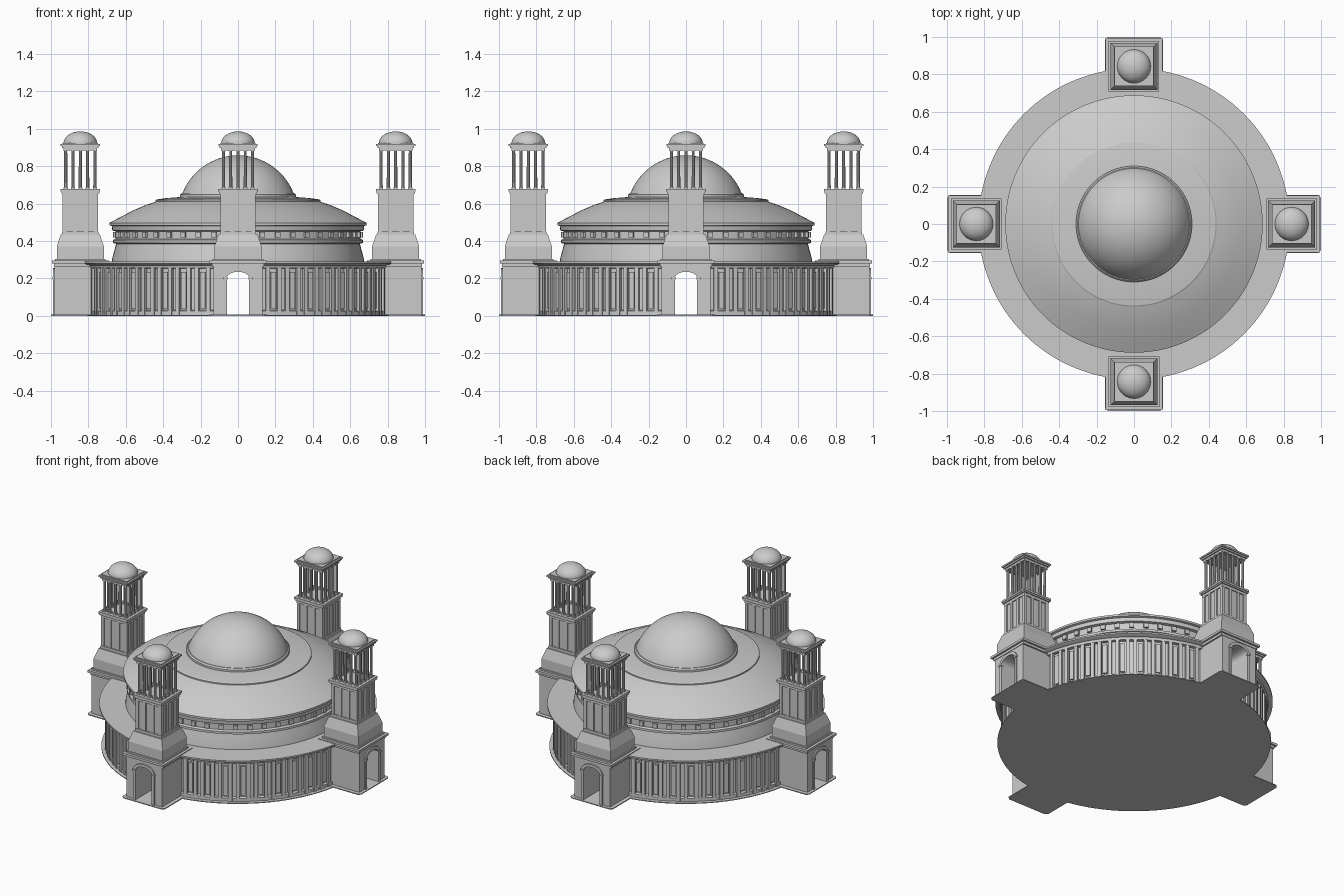
import bpy, bmesh
from math import pi, sin, cos, radians
from mathutils import Matrix, Vector

cube = bpy.data.objects.get("Cube")
if cube:
    bpy.data.objects.remove(cube, do_unlink=True)

stone = bpy.data.materials.new("pale_grey_stone")
stone.use_nodes = True
GREY = (0.6, 0.6, 0.6, 1)
stone.diffuse_color = GREY
stone.node_tree.nodes["Principled BSDF"].inputs["Base Color"].default_value = GREY

TOWER = -0.843   # y of the front tower axis


def finish(name, bm, smooth=False):
    bmesh.ops.remove_doubles(bm, verts=bm.verts, dist=1e-5)
    bmesh.ops.recalc_face_normals(bm, faces=bm.faces)
    mesh = bpy.data.meshes.new(name)
    bm.to_mesh(mesh)
    bm.free()
    mesh.materials.append(stone)
    ob = bpy.data.objects.new(name, mesh)
    bpy.context.collection.objects.link(ob)
    if smooth:
        bpy.ops.object.select_all(action='DESELECT')
        bpy.context.view_layer.objects.active = ob
        ob.select_set(True)
        bpy.ops.object.shade_smooth_by_angle(angle=radians(25))
    return ob


def four(ob):
    """Repeat an object on the four sides as linked copies."""
    for k, side in enumerate(("left", "back", "right"), 1):
        copy = bpy.data.objects.new(ob.name + "_" + side, ob.data)
        copy.rotation_euler.z = k * pi / 2
        bpy.context.collection.objects.link(copy)
    ob.name += "_front"


def block(bm, x, y, hx, hy, z0, z1, taper=1.0, spin=0.0):
    """Box with half sizes hx, hy; the top may taper."""
    made = bmesh.ops.create_cube(bm, size=2)["verts"]
    turn = Matrix.Rotation(spin, 3, 'Z')
    for v in made:
        s = taper if v.co.z > 0 else 1
        z = z1 if v.co.z > 0 else z0
        v.co = turn @ Vector((x + v.co.x * hx * s, y + v.co.y * hy * s, z))


def lathe(name, profile, steps=96, start=0.0, sweep=2 * pi, closed=False):
    bm = bmesh.new()
    verts = [bm.verts.new((r * cos(start), r * sin(start), z)) for r, z in profile]
    pairs = list(zip(verts, verts[1:])) + ([(verts[-1], verts[0])] if closed else [])
    edges = [bm.edges.new(p) for p in pairs]
    bmesh.ops.spin(bm, geom=verts + edges, cent=(0, 0, 0), axis=(0, 0, 1),
                   angle=sweep, steps=steps)
    return finish(name, bm, True)


def cap(radius, height, base, n=14):
    return [(radius * cos(pi / 2 * i / n), base + height * sin(pi / 2 * i / n))
            for i in range(n + 1)]


def arch(half, spring, rise, n=12):
    return [(half, 0)] + [(half * cos(pi * i / n), spring + rise * sin(pi * i / n))
                          for i in range(n + 1)] + [(-half, 0)]


def extrude(name, outline, y0, y1):
    bm = bmesh.new()
    face = bm.faces.new([bm.verts.new((x, y0, z)) for x, z in outline])
    new = bmesh.ops.extrude_face_region(bm, geom=[face])["geom"]
    bmesh.ops.translate(bm, vec=(0, y1 - y0, 0),
                        verts=[g for g in new if isinstance(g, bmesh.types.BMVert)])
    return finish(name, bm)


# Floor with a plate under each tower
lathe("floor_disc", [(0, 0), (0.82, 0), (0.82, 0.005), (0, 0.005)])
plate = [(-0.155, -0.7), (-0.155, -0.985), (-0.14, -1.0),
         (0.14, -1.0), (0.155, -0.985), (0.155, -0.7)]
bm = bmesh.new()
low = bm.faces.new([bm.verts.new((x, y, 0)) for x, y in plate])
up = bmesh.ops.extrude_face_region(bm, geom=[low])["geom"]
bmesh.ops.translate(bm, vec=(0, 0, 0.006),
                    verts=[g for g in up if isinstance(g, bmesh.types.BMVert)])
four(finish("floor_plate", bm))

# Podium wall in four arcs, open at the portals
wall = [(0.74, 0), (0.795, 0), (0.795, 0.025), (0.78, 0.03), (0.78, 0.262), (0.74, 0.262)]
four(lathe("podium_wall", wall, 24, radians(-82), radians(74), True))

# Pilasters and slim raised panels along each arc
bm = bmesh.new()
BAYS = 9
for i in range(BAYS):
    a = radians(-80 + 70 * (i + 0.5) / BAYS)
    for offset in (-0.04, 0.04):
        block(bm, 0.785, 0, 0.014, 0.011, 0.005, 0.262, spin=a + offset)
    block(bm, 0.782, 0, 0.008, 0.014, 0.04, 0.235, spin=a)
four(finish("podium_pilasters", bm))

# Terrace cornice
lathe("terrace", [(0.74, 0.25), (0.8, 0.255), (0.805, 0.27), (0.82, 0.274),
                  (0.832, 0.28), (0.832, 0.29), (0.64, 0.292)], 128)

# Drum, cornice and sloping roof
lathe("drum", [(0.675, 0.288), (0.672, 0.31), (0.658, 0.36), (0.652, 0.385),
               (0.668, 0.39), (0.668, 0.405), (0.655, 0.412), (0.655, 0.452),
               (0.672, 0.456), (0.675, 0.48), (0.688, 0.484), (0.688, 0.497)], 128)
lathe("roof", [(0.688, 0.497), (0.64, 0.522), (0.56, 0.564), (0.49, 0.594),
               (0.442, 0.61), (0.442, 0.618), (0.436, 0.622), (0.38, 0.63),
               (0.3, 0.636)], 128)

# Small square blocks under the roof cornice
bm = bmesh.new()
for i in range(48):
    block(bm, 0.655, 0, 0.014, 0.014, 0.418, 0.447, spin=2 * pi * (i + 0.5) / 48)
finish("drum_blocks", bm)

# Central dome on its ring
lathe("dome_ring", [(0.31, 0.63), (0.31, 0.648), (0.302, 0.656), (0.28, 0.656)])
R = 0.319
lathe("dome", [(R * sin(t), 0.858 - R + R * cos(t))
               for t in [radians(69) * (1 - i / 18) for i in range(19)]])

# Tower base with its portal
outline = [(-0.13, 0.272), (-0.13, 0)] + arch(0.06, 0.2, 0.036)[::-1] + [(0.13, 0), (0.13, 0.272)]
four(extrude("tower_base", outline, -0.98, -0.69))
surround = arch(0.078, 0.205, 0.05) + arch(0.06, 0.2, 0.036)[::-1]
four(extrude("portal_surround", surround, -0.988, -0.975))

# Tower mouldings and stepped block
bm = bmesh.new()
for x in (-0.069, 0.069):
    block(bm, x, -0.983, 0.012, 0.01, 0.195, 0.207)
for half, z0, z1, taper in ((0.14, 0.264, 0.28, 1), (0.152, 0.28, 0.295, 1),
                            (0.135, 0.295, 0.305, 1), (0.126, 0.305, 0.37, 1),
                            (0.126, 0.37, 0.435, 0.83)):
    block(bm, 0, TOWER, half, half, z0, z1, taper)
four(finish("tower_plinth", bm))

# Tower shaft with raised strips on each face
bm = bmesh.new()
block(bm, 0, TOWER, 0.088, 0.088, 0.435, 0.655)
for z0, z1, half in ((0.435, 0.452, 0.097), (0.638, 0.655, 0.095),
                     (0.655, 0.664, 0.102), (0.664, 0.677, 0.106)):
    block(bm, 0, TOWER, half, half, z0, z1)
for u in (-0.083, -0.03, 0.03, 0.083):
    for s in (-1, 1):
        block(bm, u, TOWER + s * 0.086, 0.01, 0.008, 0.45, 0.64)
        block(bm, s * 0.086, TOWER + u, 0.008, 0.01, 0.45, 0.64)
four(finish("tower_shaft", bm))

# Open lantern of columns
bm = bmesh.new()
for i in range(5):
    for j in range(5):
        if i in (0, 4) or j in (0, 4):
            x, y = (i - 2) * 0.039, TOWER + (j - 2) * 0.039
            bmesh.ops.create_cone(bm, segments=10, radius1=0.009, radius2=0.008, depth=0.21,
                                  matrix=Matrix.Translation((x, y, 0.782)))
            for z in (0.677, 0.88):
                block(bm, x, y, 0.011, 0.011, z, z + 0.01)
four(finish("lantern_columns", bm, True))

# Lantern cornice
bm = bmesh.new()
for half, z0, z1 in ((0.09, 0.885, 0.898), (0.098, 0.898, 0.908),
                     (0.105, 0.908, 0.918), (0.094, 0.918, 0.924)):
    block(bm, 0, TOWER, half, half, z0, z1)
four(finish("lantern_cornice", bm))

# Small dome on each tower, moved into place in its mesh
small = lathe("tower_dome", cap(0.09, 0.064, 0.922), 40)
small.data.transform(Matrix.Translation((0, TOWER, 0)))
four(small)
